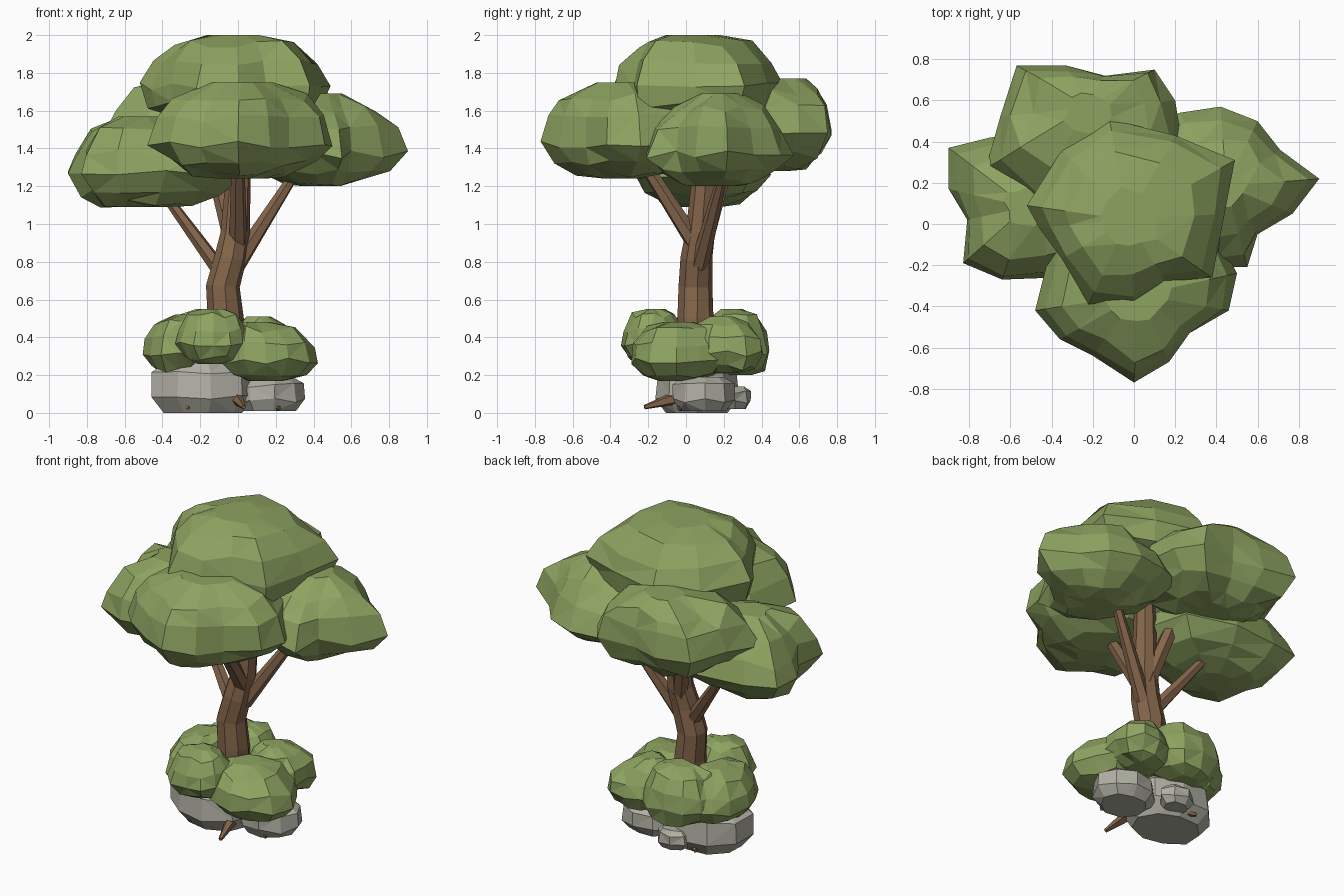
import bpy, bmesh, math, random
from mathutils import Vector

if "Cube" in bpy.data.objects:
    bpy.data.objects.remove(bpy.data.objects["Cube"])

random.seed(4)


def material(name, rgb):
    m = bpy.data.materials.new(name)
    m.diffuse_color = (*rgb, 1)
    m.use_nodes = True
    m.node_tree.nodes["Principled BSDF"].inputs["Base Color"].default_value = m.diffuse_color
    return m


LEAF = material("leaf green", (0.27, 0.37, 0.12))
BARK = material("bark brown", (0.23, 0.13, 0.069))
STONE = material("stone grey", (0.44, 0.43, 0.37))


def finish(bm, name, mat):
    bmesh.ops.recalc_face_normals(bm, faces=bm.faces)
    mesh = bpy.data.meshes.new(name)
    bm.to_mesh(mesh)
    bm.free()
    mesh.materials.append(mat)
    ob = bpy.data.objects.new(name, mesh)
    bpy.context.collection.objects.link(ob)
    return ob


def loft(bm, rings):
    """Join rings of points with quads and cap both ends."""
    rings = [[bm.verts.new(p) for p in r] for r in rings]
    n = len(rings[0])
    for a, b in zip(rings, rings[1:]):
        for i in range(n):
            j = (i + 1) % n
            bm.faces.new((a[i], a[j], b[j], b[i]))
    bm.faces.new(rings[0][::-1])
    bm.faces.new(rings[-1])


def blob(name, mat, outline, profile, jitter=0.018, top=(0, 0)):
    """Faceted lump: a plan outline scaled ring by ring along a (scale, z) profile.
    The rings above the widest one lean towards the offset given by top."""
    pts = [Vector(p) for p in outline]
    c = sum(pts, Vector((0, 0))) / len(pts)
    mean = sum((q - c).length for q in pts) / len(pts)
    widest = [s for s, z in profile].index(1)
    rings = []
    for k, (s, z) in enumerate(profile):
        end = k in (0, len(profile) - 1)
        lean = Vector(top) * (1 - s) if k > widest else Vector((0, 0))
        ring = []
        for p in pts:
            d = p - c
            # away from the widest ring the corners become rounder
            mix = (1 - s) * 0.75
            r = s * (d.length * (1 - mix) + mean * mix)
            if k != widest:
                r += random.uniform(-jitter, jitter)
            v = c + lean + d.normalized() * r
            dz = 0 if end else random.uniform(-jitter, jitter) * 1.3
            ring.append((v.x, v.y, z + dz))
        rings.append(ring)
    bm = bmesh.new()
    loft(bm, rings)
    # break some bent quads into triangles
    quads = [f for f in bm.faces if len(f.verts) == 4 and random.random() < 0.6]
    bmesh.ops.triangulate(bm, faces=quads)
    return finish(bm, name, mat)


def ellipse(cx, cy, rx, ry, n=12, wobble=0.12):
    out = []
    for i in range(n):
        a = math.tau * i / n
        k = 1 + random.uniform(-wobble, wobble)
        out.append((cx + rx * k * math.cos(a), cy + ry * k * math.sin(a)))
    return out


def limb(name, path, sides=6):
    """Tapered faceted tube through (x, y, z, radius) stations."""
    pts = [Vector(p[:3]) for p in path]
    rings = []
    for i, p in enumerate(path):
        t = (pts[min(i + 1, len(pts) - 1)] - pts[max(i - 1, 0)]).normalized()
        u = t.cross(Vector((0.3, 1, 0.1))).normalized()
        w = t.cross(u)
        rings.append([pts[i] + p[3] * (u * math.cos(a) + w * math.sin(a))
                      for a in (math.tau * (k + 0.5) / sides for k in range(sides))])
    bm = bmesh.new()
    loft(bm, rings)
    return finish(bm, name, BARK)


# Canopy lobes: wide rims, sloping crowns and bowl-shaped undersides
blob("canopy_top", LEAF,
     [(-0.52, 0.09), (-0.35, 0.36), (-0.12, 0.51), (0.2, 0.43), (0.49, 0.31), (0.44, 0.05),
      (0.38, -0.26), (0.15, -0.28), (0, -0.38), (-0.22, -0.39), (-0.35, -0.17), (-0.46, -0.02)],
     [(0.5, 1.54), (0.94, 1.63), (1, 1.73), (0.89, 1.86), (0.66, 1.95), (0.32, 2.0)])
blob("canopy_front", LEAF,
     [(-0.48, -0.42), (-0.36, -0.56), (-0.2, -0.64), (0, -0.77), (0.17, -0.67), (0.27, -0.53),
      (0.46, -0.42), (0.5, -0.24), (0.4, -0.04), (0.1, 0.14), (-0.2, 0.12), (-0.4, -0.1)],
     [(0.22, 1.24), (0.52, 1.27), (0.8, 1.33), (1, 1.42), (0.92, 1.56), (0.74, 1.67), (0.32, 1.75)])
blob("canopy_left", LEAF,
     [(-0.9, 0.37), (-0.9, 0.17), (-0.81, 0.02), (-0.83, -0.19), (-0.64, -0.27), (-0.38, -0.26),
      (-0.1, -0.2), (0.02, 0.05), (-0.1, 0.35), (-0.4, 0.45), (-0.7, 0.42)],
     [(0.25, 1.09), (0.54, 1.11), (0.8, 1.16), (1, 1.26), (0.9, 1.38), (0.68, 1.49), (0.25, 1.57)])
blob("canopy_back", LEAF,
     [(-0.57, 0.77), (-0.33, 0.77), (-0.14, 0.72), (0.1, 0.75), (0.2, 0.6), (0.24, 0.35),
      (0.1, 0.1), (-0.2, 0.05), (-0.5, 0.1), (-0.72, 0.27), (-0.65, 0.52)],
     [(0.22, 1.28), (0.52, 1.31), (0.8, 1.37), (1, 1.48), (0.87, 1.61), (0.66, 1.7), (0.25, 1.77)],
     top=(0, 0.12))
blob("canopy_right", LEAF,
     [(0.42, 0.57), (0.6, 0.5), (0.71, 0.36), (0.9, 0.22), (0.77, 0.05), (0.6, -0.05),
      (0.55, -0.21), (0.4, -0.21), (0.15, -0.15), (0.02, 0.15), (0.05, 0.45), (0.22, 0.54)],
     [(0.25, 1.2), (0.52, 1.22), (0.78, 1.27), (1, 1.37), (0.86, 1.5), (0.63, 1.61), (0.25, 1.69)])

# Trunk and branches
limb("trunk", [(-0.07, 0.05, 0.22, 0.1), (-0.065, 0.05, 0.5, 0.096), (-0.08, 0.05, 0.67, 0.09),
               (-0.04, 0.055, 0.82, 0.085), (-0.015, 0.075, 0.95, 0.078), (0.01, 0.11, 1.4, 0.06)], 8)
for name, a, b in [
        ("branch_left", (-0.07, 0.06, 0.72, 0.045), (-0.42, 0.19, 1.2, 0.024)),
        ("branch_right", (-0.01, 0.07, 0.78, 0.05), (0.31, 0.2, 1.28, 0.026)),
        ("branch_front", (0, 0.06, 0.88, 0.05), (0.0, -0.22, 1.32, 0.035)),
        ("branch_back", (-0.02, 0.09, 0.88, 0.05), (-0.13, 0.21, 1.3, 0.04))]:
    limb(name, [a, b])

# Root tips poking out of the stones
for name, a, b in [
        ("root_front", (-0.02, 0.0, 0.095, 0.045), (0.03, -0.22, 0.03, 0.012)),
        ("root_left", (-0.2, 0.05, 0.06, 0.035), (-0.27, -0.11, 0.03, 0.012)),
        ("root_back", (-0.05, 0.1, 0.06, 0.035), (-0.25, 0.26, 0.03, 0.012)),
        ("root_right", (0.15, 0.05, 0.05, 0.035), (0.22, -0.04, 0.025, 0.012))]:
    limb(name, [a, b], 5)

# Bushes around the trunk foot: centre, radii, bottom and top, lean of the crown
for name, cx, cy, rx, ry, z0, z1, top in [
        ("bush_right", 0.15, -0.05, 0.25, 0.27, 0.17, 0.48, (-0.08, 0)),
        ("bush_left", -0.32, 0.09, 0.18, 0.28, 0.2, 0.52, (0.06, 0)),
        ("bush_front", -0.13, -0.18, 0.19, 0.17, 0.26, 0.55, (0, 0.02)),
        ("bush_back", -0.15, 0.27, 0.24, 0.17, 0.2, 0.55, (0, -0.04)),
        ("bush_back_right", 0.15, 0.22, 0.2, 0.2, 0.21, 0.51, (-0.05, -0.05))]:
    h = z1 - z0
    blob(name, LEAF, ellipse(cx, cy, rx, ry),
         [(0.35, z0), (0.76, z0 + 0.1 * h), (1, z0 + 0.34 * h), (0.93, z0 + 0.62 * h),
          (0.7, z0 + 0.88 * h), (0.3, z1)], 0.014, top)

# Stones: flat-sided blocks with chamfered rims
for name, cx, cy, rx, ry, z0, z1, n in [
        ("stone_large", -0.19, 0.06, 0.275, 0.23, 0.0, 0.28, 9),
        ("stone_right", 0.16, 0.1, 0.195, 0.17, 0.01, 0.19, 9),
        ("stone_small", -0.1, 0.26, 0.11, 0.085, 0.02, 0.14, 7)]:
    h = z1 - z0
    blob(name, STONE, ellipse(cx, cy, rx, ry, n, 0.05),
         [(0.74, z0), (1, z0 + 0.3 * h), (0.97, z0 + 0.76 * h), (0.65, z1)], 0.01)
